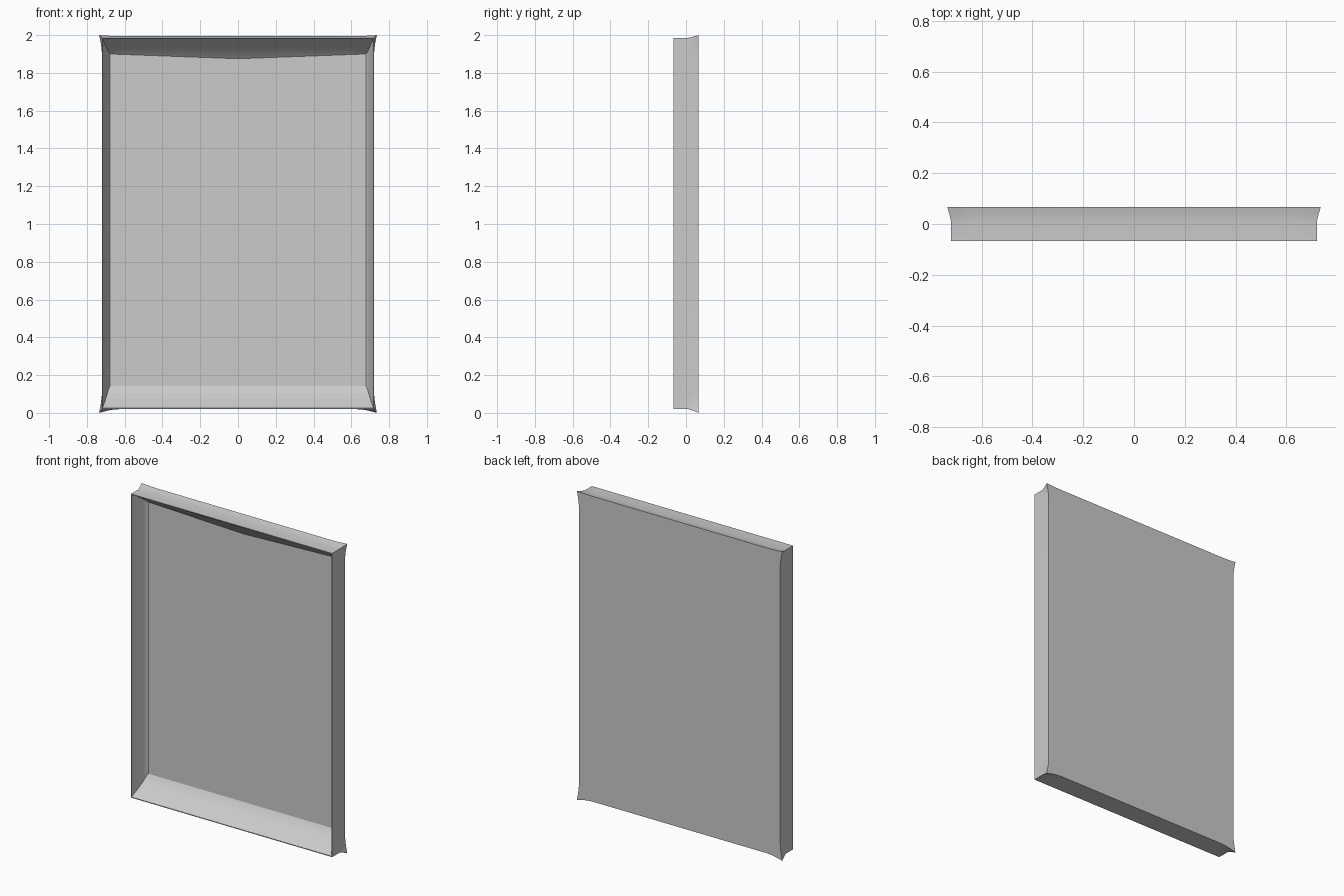
import bpy, bmesh

if "Cube" in bpy.data.objects:
    bpy.data.objects.remove(bpy.data.objects["Cube"])

STEPS = [0.0, 0.03, 0.06, 0.1]      # distances from a corner where the flare is shaped
FALL = [1.0, 0.4, 0.12, 0.0]        # strength of the corner flare at those distances


def side(length):
    """Positions along one side with its corner-flare weight (last corner left out)."""
    pts = list(zip(STEPS, FALL)) + [(length / 2, 0.0)]
    pts += [(length - d, f) for d, f in zip(STEPS[:0:-1], FALL[:0:-1])]
    return pts


def ring(bm, hw, z0, z1, y, flare=0.0, ridge=0.0, dip=0.0):
    """Rectangular loop whose corners flare outward; ridge lifts the top, dip sags it."""
    co = []
    w, h = 2 * hw, z1 - z0
    fx, fz = 0.015 * flare, 0.02 * flare
    for d, f in side(w):                                   # bottom, left to right
        cx = (-fx if d == 0 else 0)
        co.append((-hw + d + cx, y, z0 - fz * f))
    for d, f in side(h):                                   # right, upward
        cz = (-fz if d == 0 else 0)
        co.append((hw + fx * f, y, z0 + d + cz))
    for d, f in side(w):                                   # top, right to left
        cx = (fx if d == 0 else 0)
        t = 1 - abs(d - hw) / hw
        co.append((hw - d + cx, y, z1 + 0.015 * flare * f + ridge * (1 - f) - dip * t))
    for d, f in side(h):                                   # left, downward
        cz = (0.015 * flare if d == 0 else 0)
        co.append((-hw - fx * f, y, z1 - d + cz))
    return [bm.verts.new(c) for c in co]


# Frame: lofted from the inner cove, around the front rim, to the back border
bm = bmesh.new()
loops = [
    ring(bm, 0.677, 0.142, 1.90, 0.050, dip=0.025),
    ring(bm, 0.686, 0.125, 1.91, 0.040, dip=0.022),
    ring(bm, 0.692, 0.100, 1.925, 0.020, dip=0.015),
    ring(bm, 0.705, 0.060, 1.955, -0.020, dip=0.005),
    ring(bm, 0.717, 0.025, 1.981, -0.066),
    ring(bm, 0.720, 0.020, 1.985, -0.066),
    ring(bm, 0.720, 0.020, 1.985, 0.010),
    ring(bm, 0.720, 0.020, 1.985, 0.038, 0.45, 0.004),
    ring(bm, 0.720, 0.020, 1.985, 0.066, 1.0, 0.010),
    ring(bm, 0.675, 0.140, 1.85, 0.066),
]
n = len(loops[0])
for a, b in zip(loops, loops[1:]):
    for i in range(n):
        j = (i + 1) % n
        bm.faces.new((a[i], a[j], b[j], b[i]))
bmesh.ops.recalc_face_normals(bm, faces=bm.faces)
# the cove is an open shell: make sure the back border looks backwards
bm.faces.ensure_lookup_table()
bm.normal_update()
if bm.faces[-1].normal.y < 0:
    bmesh.ops.reverse_faces(bm, faces=bm.faces)
mesh = bpy.data.meshes.new("frame")
bm.to_mesh(mesh)
bm.free()
frame = bpy.data.objects.new("frame", mesh)
bpy.context.collection.objects.link(frame)
bpy.context.view_layer.objects.active = frame
frame.select_set(True)
bpy.ops.object.shade_smooth_by_angle(angle=0.6)

# Flat panel filling the frame
bpy.ops.mesh.primitive_cube_add(size=1, location=(0, 0.057, 1.02))
panel = bpy.context.object
panel.name = "panel"
panel.scale = (1.36, 0.014, 1.766)
